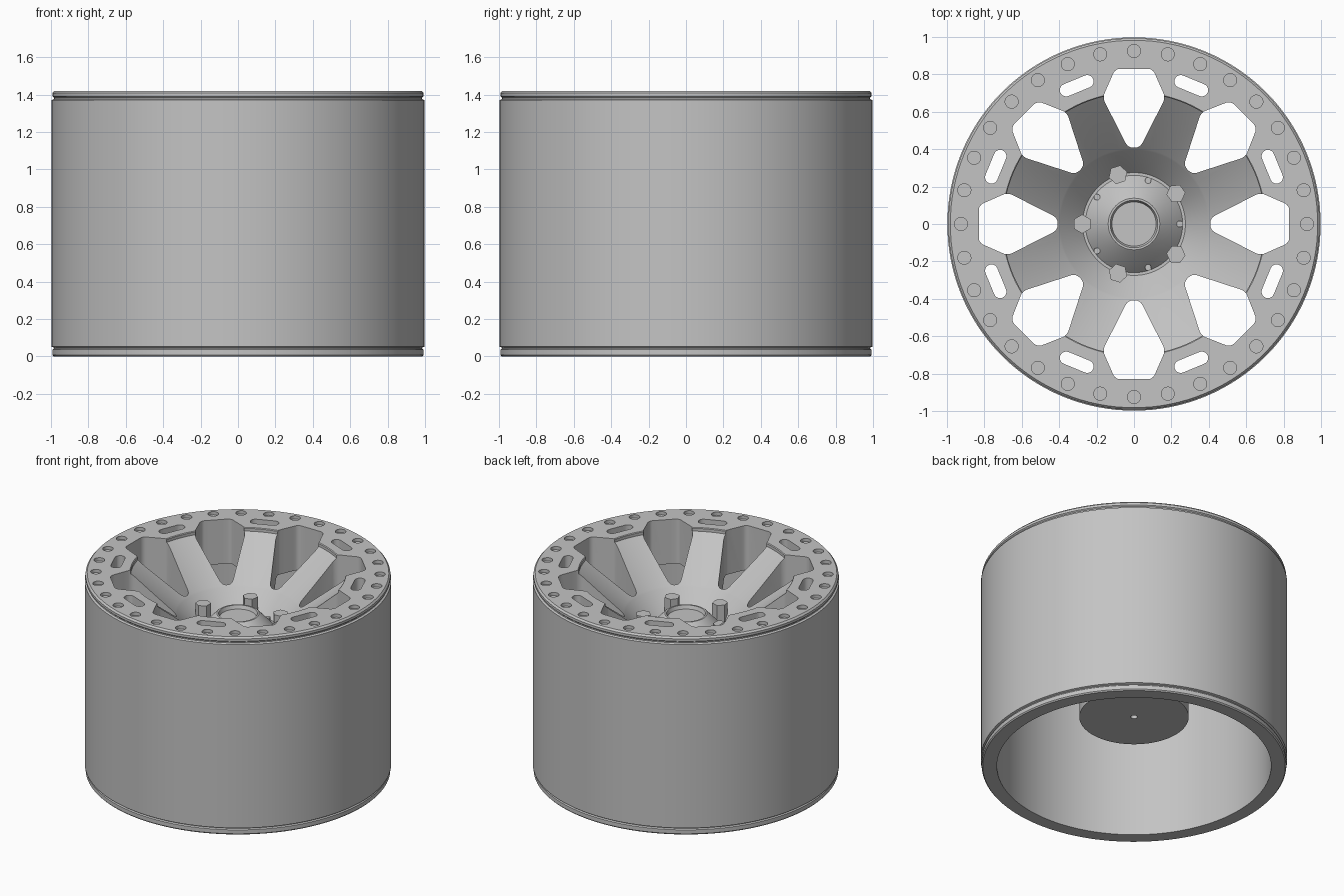
import bpy, bmesh, math
from mathutils import Matrix, Vector

if "Cube" in bpy.data.objects:
    bpy.data.objects.remove(bpy.data.objects["Cube"])

grey = bpy.data.materials.new("satin grey")
grey.diffuse_color = (0.55, 0.55, 0.55, 1)
grey.use_nodes = True
grey.node_tree.nodes["Principled BSDF"].inputs["Base Color"].default_value = grey.diffuse_color


def finish(name, bm, angle=30):
    bmesh.ops.recalc_face_normals(bm, faces=bm.faces)
    me = bpy.data.meshes.new(name)
    bm.to_mesh(me)
    bm.free()
    ob = bpy.data.objects.new(name, me)
    bpy.context.collection.objects.link(ob)
    me.materials.append(grey)
    smooth(ob, angle)
    return ob


def smooth(ob, angle=30):
    bpy.ops.object.select_all(action='DESELECT')
    ob.select_set(True)
    bpy.context.view_layer.objects.active = ob
    bpy.ops.object.shade_smooth_by_angle(angle=math.radians(angle))


def lathe(name, profile, n=128, closed=True):
    """Revolve a closed (r, z) profile; points with r = 0 become poles."""
    bm = bmesh.new()
    rings = []
    for r, z in profile:
        if r == 0:
            rings.append([bm.verts.new((0, 0, z))] * n)
        else:
            rings.append([bm.verts.new((r * math.cos(2 * math.pi * i / n),
                                        r * math.sin(2 * math.pi * i / n), z)) for i in range(n)])
    count = len(rings) if closed else len(rings) - 1
    for k in range(count):
        a, b = rings[k], rings[(k + 1) % len(rings)]
        for i in range(n):
            j = (i + 1) % n
            quad = list(dict.fromkeys((a[i], a[j], b[j], b[i])))
            if len(quad) > 2:
                bm.faces.new(quad)
    return finish(name, bm)


def prism(bm, outline, z0, z1, matrix, radius=0):
    """Extruded outline with optional rounded upright edges."""
    part = bmesh.new()
    low = [part.verts.new((x, y, z0)) for x, y in outline]
    high = [part.verts.new((x, y, z1)) for x, y in outline]
    part.faces.new(low[::-1])
    part.faces.new(high)
    for i in range(len(low)):
        j = (i + 1) % len(low)
        part.faces.new((low[i], low[j], high[j], high[i]))
    if radius:
        upright = [e for e in part.edges if abs(e.verts[0].co.z - e.verts[1].co.z) > 1e-4]
        bmesh.ops.bevel(part, geom=upright, offset=radius, segments=4, profile=0.5, affect='EDGES')
    bmesh.ops.recalc_face_normals(part, faces=part.faces)
    part.transform(matrix)
    tmp = bpy.data.meshes.new("tmp")
    part.to_mesh(tmp)
    part.free()
    bm.from_mesh(tmp)
    bpy.data.meshes.remove(tmp)


def circle(r, n, start=0.0):
    return [(r * math.cos(start + 2 * math.pi * i / n), r * math.sin(start + 2 * math.pi * i / n))
            for i in range(n)]


def turn(deg):
    return Matrix.Rotation(math.radians(deg), 4, 'Z')


def at(deg, r):
    return turn(deg) @ Matrix.Translation(Vector((0, r, 0)))


def cut(ob, cutter):
    mod = ob.modifiers.new("cut", 'BOOLEAN')
    mod.operation, mod.solver, mod.object = 'DIFFERENCE', 'EXACT', cutter
    bpy.ops.object.select_all(action='DESELECT')
    ob.select_set(True)
    bpy.context.view_layer.objects.active = ob
    bpy.ops.object.modifier_apply(modifier=mod.name)


# Barrel: open tube with a stepped lip at each end
lathe("barrel", [(0.893, 0), (0.985, 0), (0.992, 0.008), (0.992, 0.036), (0.985, 0.043),
                 (0.985, 0.047), (0.998, 0.052), (0.998, 1.37), (0.985, 1.376), (0.985, 1.384),
                 (0.893, 1.384)])

# Wheel centre: deep hub, sloping spoke cone and outer flange in one revolved body
centre = lathe("wheel_centre", [
    (0, 0.45), (0.022, 0.45), (0.022, 0.37), (0.356, 0.37), (0.356, 0.82), (0.70, 1.10),
    (0.90, 1.10), (0.90, 1.395), (0.70, 1.395), (0.405, 1.145), (0.395, 1.135),
    (0.275, 1.0), (0.26, 1.0), (0.145, 1.125), (0.138, 1.13), (0.127, 1.13),
    (0.118, 1.105), (0, 1.105)], closed=False)

# Front ring plate with rounded outer edge
plate = lathe("front_ring", [(0.70, 1.384), (0.985, 1.384), (0.993, 1.391), (0.993, 1.408),
                             (0.982, 1.42), (0.705, 1.42), (0.70, 1.415)])

# Windows between the eight spokes, and slots above each spoke
window = [(-0.032, 0.408), (0.032, 0.408), (0.168, 0.675), (0.10, 0.83), (-0.10, 0.83), (-0.168, 0.675)]
slot = [(-0.095, -0.034), (0.095, -0.034), (0.095, 0.034), (-0.095, 0.034)]
bm = bmesh.new()
for k in range(8):
    prism(bm, window, 0.6, 1.6, turn(45 * k), 0.025)
    prism(bm, slot, 0.6, 1.6, at(45 * k + 22.5, 0.80), 0.0335)
openings = finish("openings_cutter", bm)

# Blind bolt recesses around the ring
bm = bmesh.new()
for k in range(32):
    prism(bm, circle(0.035, 20), 1.397, 1.5, at(11.25 * k, 0.925))
recesses = finish("recess_cutter", bm)

cut(centre, openings)
cut(plate, openings)
cut(plate, recesses)
for helper in (openings, recesses):
    bpy.data.objects.remove(helper)
smooth(centre)
smooth(plate)

# Five hexagonal lug nuts and five small pins between them
bm = bmesh.new()
pins = bmesh.new()
for k in range(5):
    prism(bm, circle(0.051, 6), 0.96, 1.13, at(72 * k + 18, 0.277))
    prism(pins, circle(0.017, 12), 0.96, 1.035, at(72 * k - 18, 0.245))
finish("lug_nuts", bm)
finish("hub_pins", pins)
